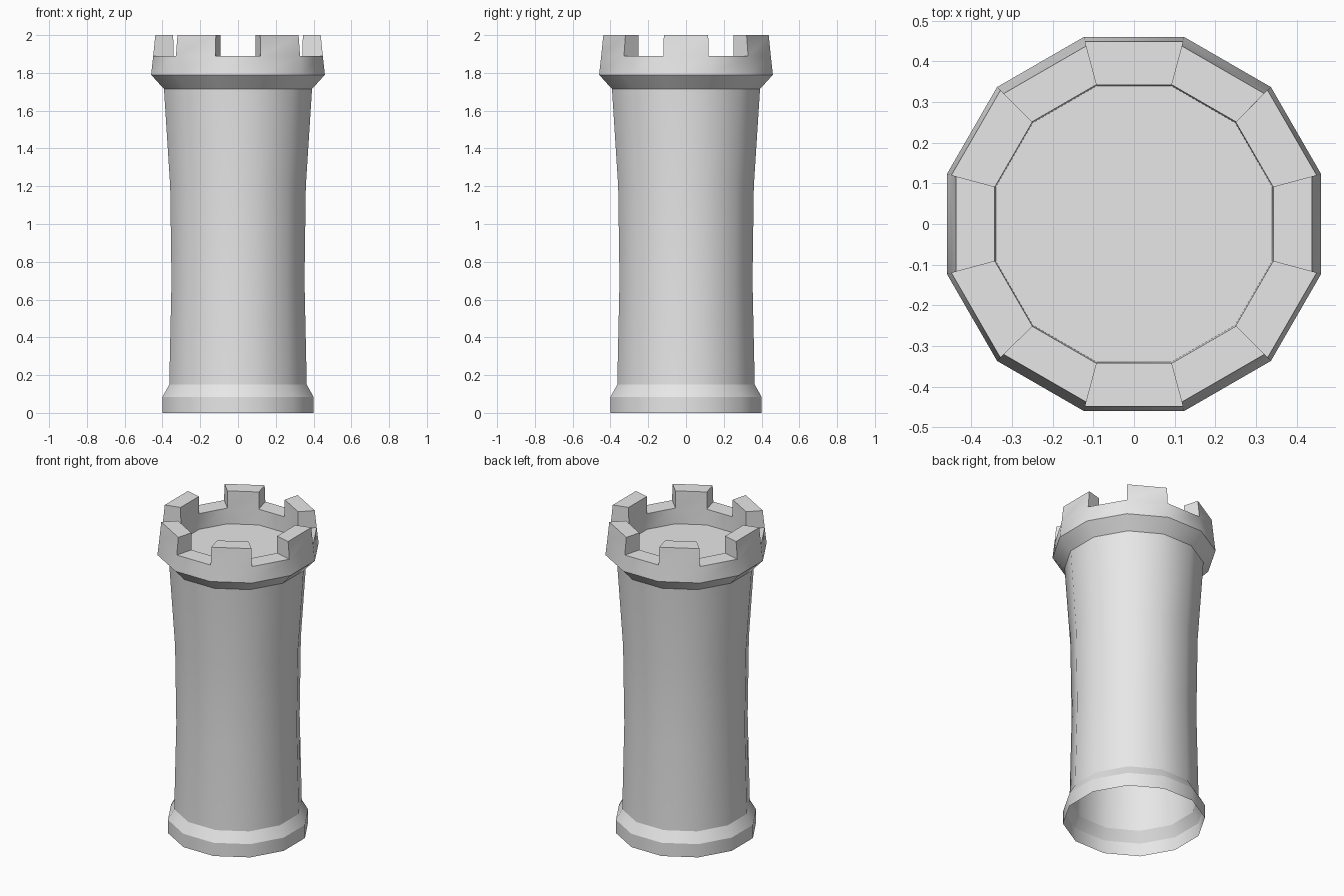
import bpy, bmesh
from math import cos, sin, pi

SIDES = 12
cube = bpy.data.objects.get("Cube")
if cube:
    bpy.data.objects.remove(cube, do_unlink=True)

stone = bpy.data.materials.new("grey_stone")
stone.use_nodes = True
GREY = (0.8, 0.8, 0.8, 1)
stone.diffuse_color = GREY
stone.node_tree.nodes["Principled BSDF"].inputs["Base Color"].default_value = GREY


def corner(i, apothem, z):
    """Corner i of a twelve-sided ring whose flat sides face the axes."""
    a = (i + 0.5) * 2 * pi / SIDES
    r = apothem / cos(pi / SIDES)
    return (r * cos(a), r * sin(a), z)


def face(bm, points):
    bm.faces.new([bm.verts.new(p) for p in points])


def sweep(bm, profile, sectors=range(SIDES)):
    """Turn a profile of (apothem, z) around the axis over the given sides."""
    for i in sectors:
        for low, high in zip(profile, profile[1:]):
            face(bm, [corner(i - 1, *low), corner(i, *low),
                      corner(i, *high), corner(i - 1, *high)])


def finish(name, bm, hard_rings=True):
    bmesh.ops.remove_doubles(bm, verts=bm.verts, dist=0.0001)
    for f in bm.faces:
        f.smooth = True
    for e in bm.edges:
        level = abs(e.verts[0].co.z - e.verts[1].co.z) < 0.0001
        bend = e.calc_face_angle(0)
        e.smooth = not (bend > 0.6 or (hard_rings and level and bend > 0.2))
    mesh = bpy.data.meshes.new(name)
    bm.to_mesh(mesh)
    bm.free()
    mesh.materials.append(stone)
    bpy.context.collection.objects.link(bpy.data.objects.new(name, mesh))


# Foot ring, open underneath
bm = bmesh.new()
sweep(bm, [(0.40, 0), (0.40, 0.085), (0.364, 0.15)])
finish("foot_ring", bm)

# Waisted hollow shaft
bm = bmesh.new()
sweep(bm, [(0.364, 0.15), (0.352, 0.7), (0.359, 1.2), (0.392, 1.715)])
finish("shaft", bm, hard_rings=False)

# Flared crown with parapet, alternating battlements and a sunken floor
BASE, SILL, TOP = 1.79, 1.89, 2.0
outer, inner = (0.449, SILL), (0.342, SILL)
outer_top, inner_top = (0.438, TOP), (0.343, TOP)
floor_edge = (0.34, BASE)
bm = bmesh.new()
sweep(bm, [(0.392, 1.715), (0.46, BASE), outer])
sweep(bm, [inner, floor_edge])
sweep(bm, [outer, inner], range(1, SIDES, 2))
merlons = range(0, SIDES, 2)
sweep(bm, [outer, outer_top, inner_top, inner], merlons)
for i in merlons:
    cheek = [outer, inner, inner_top, outer_top]
    face(bm, [corner(i - 1, *p) for p in reversed(cheek)])
    face(bm, [corner(i, *p) for p in cheek])
face(bm, [corner(i, *floor_edge) for i in range(SIDES)])
bmesh.ops.remove_doubles(bm, verts=bm.verts, dist=0.0001)
bmesh.ops.recalc_face_normals(bm, faces=bm.faces)
finish("crown", bm)
